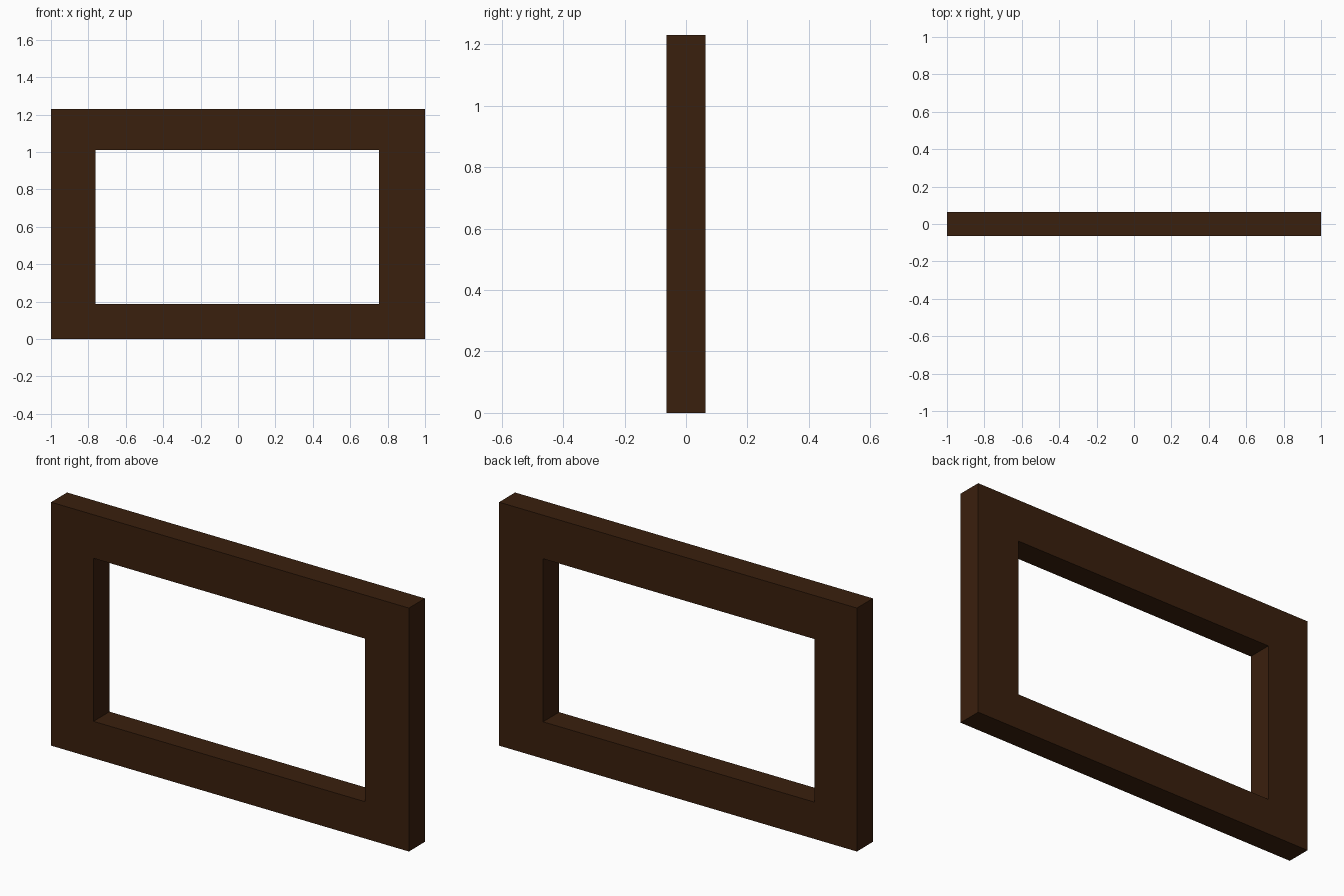
import bpy, bmesh

if "Cube" in bpy.data.objects:
    bpy.data.objects.remove(bpy.data.objects["Cube"])

HALF_DEPTH = 0.064
OUTER = (-1.0, 1.0, 0.0, 1.23)          # x min, x max, z min, z max
OPENING = (-0.763, 0.754, 0.186, 1.01)


def rectangle(bm, bounds):
    x0, x1, z0, z1 = bounds
    return [bm.verts.new((x, -HALF_DEPTH, z))
            for x, z in ((x0, z0), (x1, z0), (x1, z1), (x0, z1))]


# Front ring between the outer edge and the opening
bm = bmesh.new()
outer, inner = rectangle(bm, OUTER), rectangle(bm, OPENING)
ring = []
for i in range(4):
    j = (i + 1) % 4
    ring.append(bm.faces.new((outer[i], outer[j], inner[j], inner[i])))

# Extrude backwards, keeping the front ring, to give the frame its thickness
back = bmesh.ops.extrude_face_region(bm, geom=ring, use_keep_orig=True)["geom"]
bmesh.ops.translate(bm, vec=(0, 2 * HALF_DEPTH, 0),
                    verts=[v for v in back if isinstance(v, bmesh.types.BMVert)])
bmesh.ops.recalc_face_normals(bm, faces=bm.faces)

mesh = bpy.data.meshes.new("frame")
bm.to_mesh(mesh)
bm.free()

# Dark brown wood
wood = bpy.data.materials.new("dark_wood")
wood.diffuse_color = (0.042, 0.014, 0.004, 1)
wood.use_nodes = True
wood.node_tree.nodes["Principled BSDF"].inputs["Base Color"].default_value = wood.diffuse_color
mesh.materials.append(wood)

frame = bpy.data.objects.new("frame", mesh)
bpy.context.collection.objects.link(frame)
